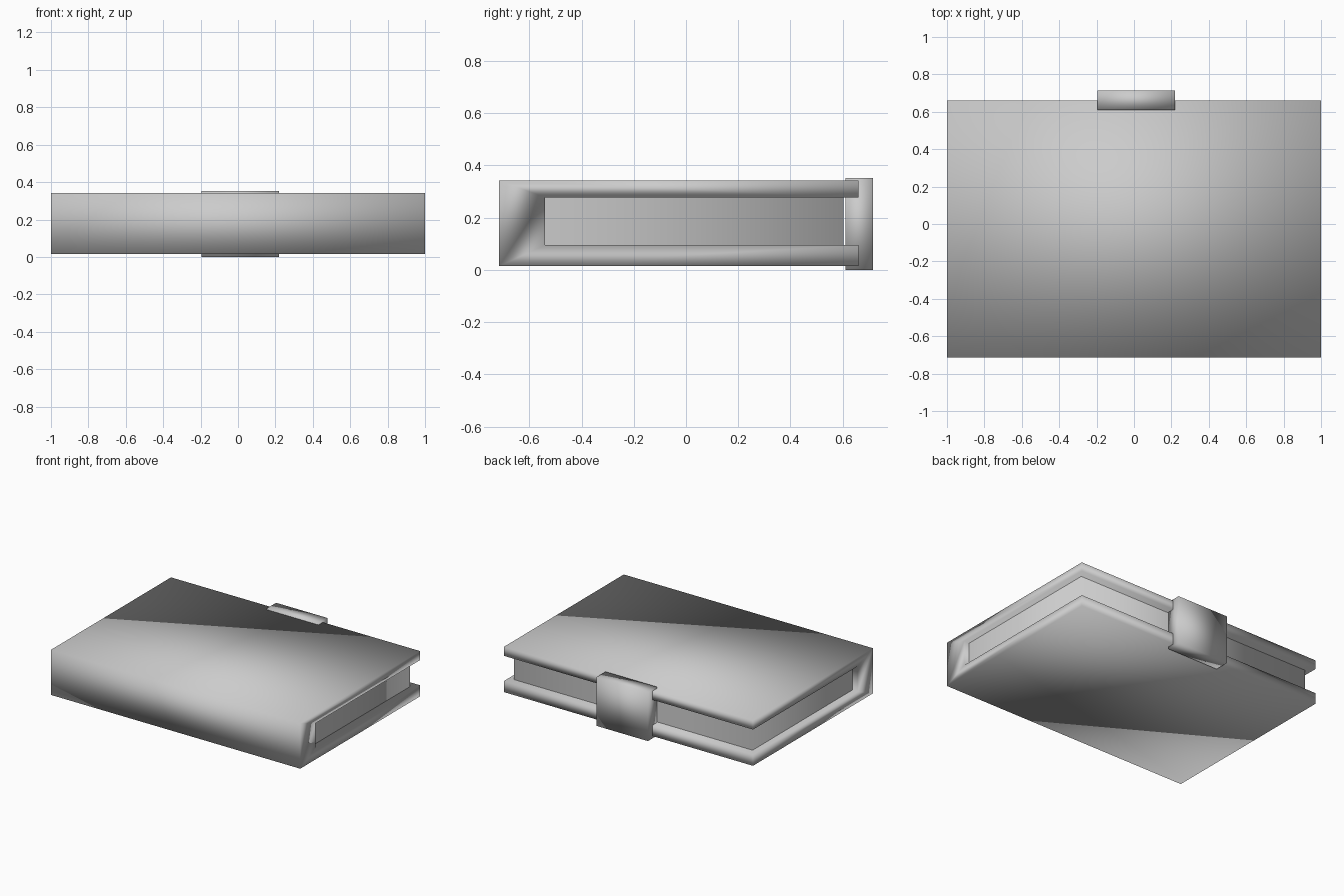
import bpy
import bmesh

old = bpy.data.objects.get("Cube")
if old:
    bpy.data.objects.remove(old, do_unlink=True)

grey = bpy.data.materials.new("plain_grey")
grey.use_nodes = True
grey.diffuse_color = (0.6, 0.6, 0.6, 1)
grey.node_tree.nodes["Principled BSDF"].inputs["Base Color"].default_value = grey.diffuse_color


def extrude_profile(name, profile, axis, low, high, caps=True, closed=True):
    """Sweep a flat profile along x or z; every edge is smooth shaded."""
    bm = bmesh.new()

    def ring(level):
        return [bm.verts.new((level, a, b) if axis == "x" else (a, b, level))
                for a, b in profile]

    start, end = ring(low), ring(high)
    count = len(profile)
    for i in range(count if closed else count - 1):
        j = (i + 1) % count
        bm.faces.new((start[i], start[j], end[j], end[i]))
    if caps:
        bm.faces.new(start[::-1])
        bm.faces.new(end)
        bmesh.ops.recalc_face_normals(bm, faces=bm.faces)
    for face in bm.faces:
        face.smooth = True
    mesh = bpy.data.meshes.new(name)
    bm.to_mesh(mesh)
    bm.free()
    mesh.materials.append(grey)
    obj = bpy.data.objects.new(name, mesh)
    bpy.context.collection.objects.link(obj)
    return obj


# Cover: thick spine at the front, two boards reaching to the back
spine, inner, edge = -0.715, -0.54, 0.66
cover = [(spine, 0.015), (edge, 0.015), (edge, 0.095), (inner, 0.095),
         (inner, 0.278), (edge, 0.278), (edge, 0.343), (spine, 0.343)]
extrude_profile("cover", cover, "x", -1, 1)

# Page block: three recessed walls between the boards
side, back = 0.957, 0.603
walls = [(side, inner), (side, back), (-side, back), (-side, inner)]
extrude_profile("pages", walls, "z", 0.095, 0.278, caps=False, closed=False)

# Clasp: block gripping the back edge of both boards
clasp = [(0.61, 0), (0.715, 0), (0.715, 0.353), (0.61, 0.353)]
extrude_profile("clasp", clasp, "x", -0.195, 0.218)
